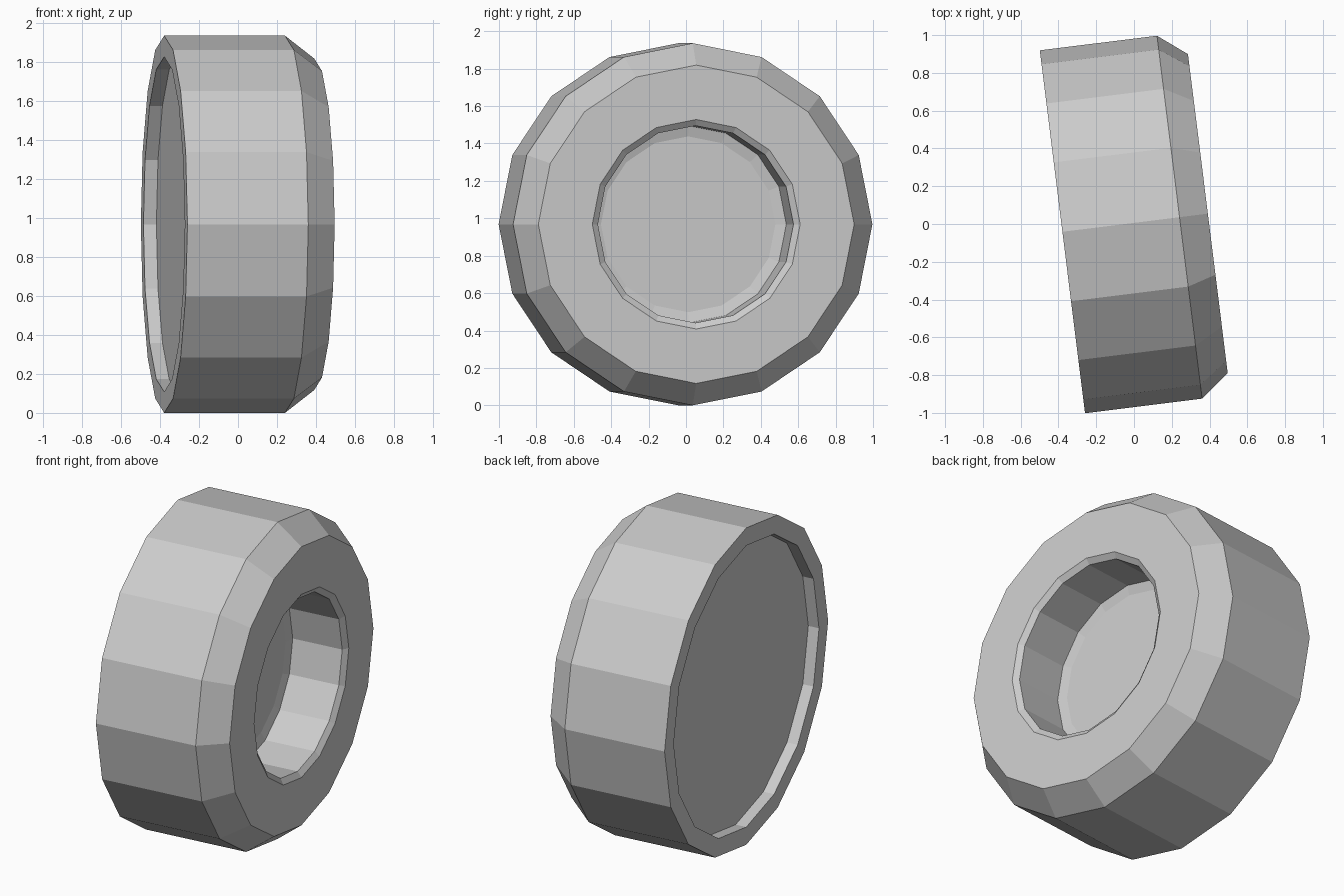
import bpy, bmesh, math
from mathutils import Matrix

if "Cube" in bpy.data.objects:
    bpy.data.objects.remove(bpy.data.objects["Cube"])

SIDES = 16
TURN = math.radians(7.1)   # wheel is steered slightly
RADIUS = 0.968


def revolve(name, profile):
    """Spin (axial, radius) points about the wheel axle (local x)."""
    bm = bmesh.new()
    rings = []
    for s, r in profile:
        if r == 0:
            rings.append([bm.verts.new((s, 0, 0))])
        else:
            rings.append([bm.verts.new((s, r * math.sin(a), r * math.cos(a)))
                          for a in (2 * math.pi * i / SIDES for i in range(SIDES))])
    for a, b in zip(rings, rings[1:]):
        for i in range(SIDES):
            j = (i + 1) % SIDES
            if len(a) == 1:
                bm.faces.new((a[0], b[i], b[j]))
            elif len(b) == 1:
                bm.faces.new((a[i], a[j], b[0]))
            else:
                bm.faces.new((a[i], a[j], b[j], b[i]))
    bmesh.ops.recalc_face_normals(bm, faces=bm.faces)
    mesh = bpy.data.meshes.new(name)
    bm.to_mesh(mesh)
    bm.free()
    obj = bpy.data.objects.new(name, mesh)
    bpy.context.collection.objects.link(obj)
    obj.matrix_world = Matrix.Translation((0, 0.006, RADIUS)) @ Matrix.Rotation(TURN, 4, 'Z')
    return obj


# Solid wheel: recessed inner plate, rim, tread, shoulder, sidewall, hub recess
revolve("wheel", [
    (-0.315, 0), (-0.315, 0.86),        # inner plate
    (-0.382, 0.86), (-0.382, RADIUS),   # back rim
    (0.243, RADIUS),                    # tread
    (0.394, 0.851),                     # shoulder
    (0.394, 0.56), (0.37, 0.527),       # sidewall and lip
    (0.06, 0.527), (0.045, 0.47),       # hub wall
    (0.045, 0),                         # hub floor
])
